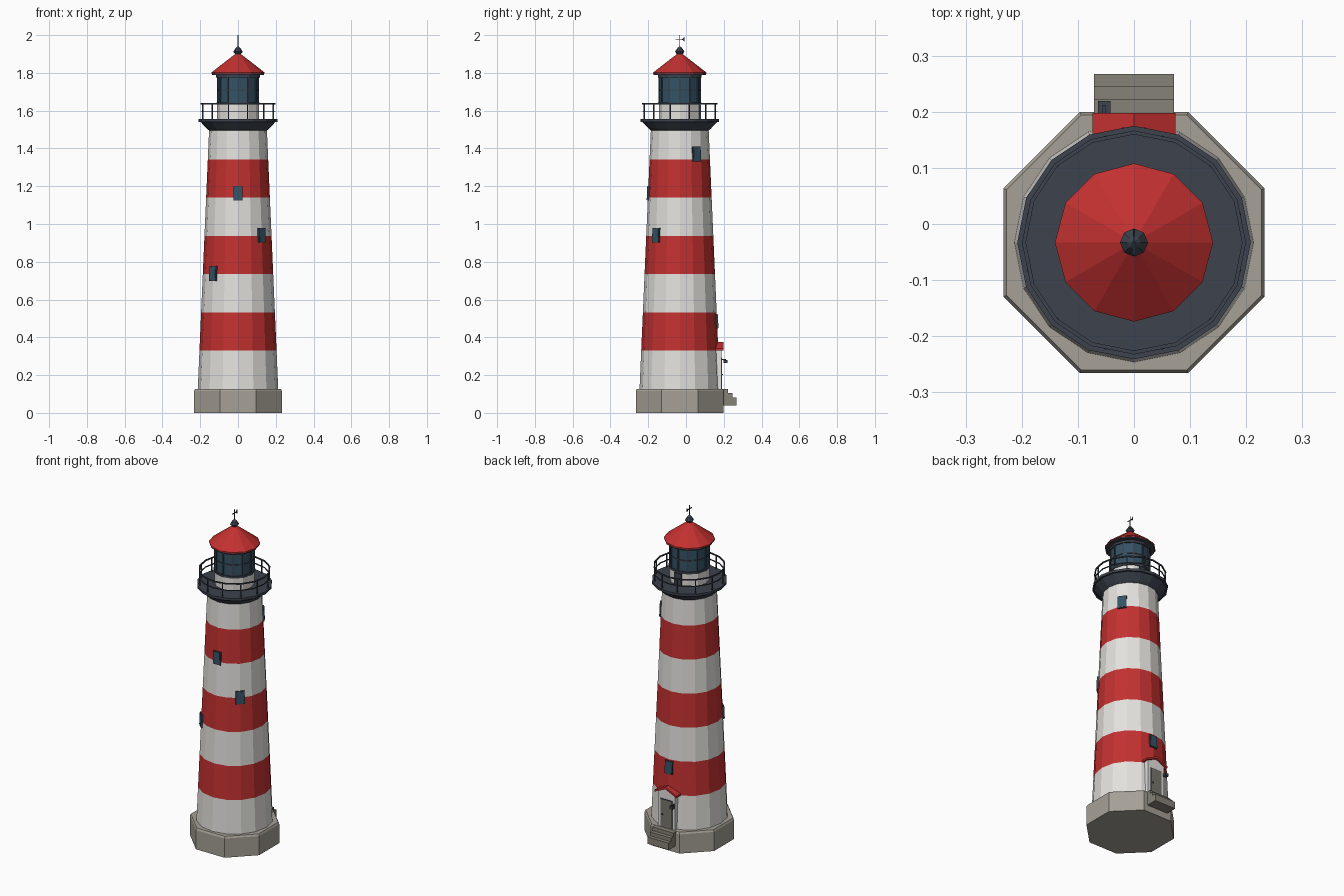
import bpy, bmesh, math
from mathutils import Matrix, Vector

if "Cube" in bpy.data.objects:
    bpy.data.objects.remove(bpy.data.objects["Cube"])

CY = -0.033  # tower axis


def mat(name, rgb):
    m = bpy.data.materials.new(name)
    m.diffuse_color = (*rgb, 1)
    m.use_nodes = True
    m.node_tree.nodes["Principled BSDF"].inputs["Base Color"].default_value = m.diffuse_color
    return m


WHITE = mat("white paint", (0.77, 0.76, 0.73))
RED = mat("red paint", (0.55, 0.03, 0.03))
STONE = mat("stone", (0.38, 0.355, 0.305))
STEP = mat("step stone", (0.24, 0.225, 0.185))
DARK = mat("dark iron", (0.045, 0.055, 0.075))
GLASS = mat("blue glass", (0.035, 0.085, 0.13))
DOOR = mat("door grey", (0.19, 0.18, 0.155))


def finish(name, bm, mats, M=None):
    if M is not None:
        bm.transform(M)
    bmesh.ops.recalc_face_normals(bm, faces=bm.faces)
    me = bpy.data.meshes.new(name)
    bm.to_mesh(me)
    bm.free()
    for m in mats:
        me.materials.append(m)
    ob = bpy.data.objects.new(name, me)
    bpy.context.collection.objects.link(ob)
    return ob


def lathe(name, profile, n, mats, start=0.0, rule=None, closed=False):
    """Turn (radius, z) points around the tower axis; rule(z) picks the material."""
    bm = bmesh.new()
    rings = []
    for r, z in profile:
        rings.append([bm.verts.new((r * math.cos(start + i * math.tau / n),
                                    r * math.sin(start + i * math.tau / n) + CY, z))
                      for i in range(n)])
    pairs = list(zip(rings, rings[1:]))
    if closed:
        pairs.append((rings[-1], rings[0]))
    for a, b in pairs:
        for i in range(n):
            j = (i + 1) % n
            bm.faces.new((a[i], a[j], b[j], b[i]))
    if not closed:
        bm.faces.new(rings[0][::-1])
        bm.faces.new(rings[-1])
    if rule:
        for f in bm.faces:
            f.material_index = rule(f.calc_center_median().z)
    return finish(name, bm, mats)


def ring(name, r, z, t, n, m, start=0.0):
    h = t / 2
    return lathe(name, [(r - h, z - h), (r + h, z - h), (r + h, z + h), (r - h, z + h)],
                 n, [m], start, closed=True)


def box(name, lo, hi, m, M=None):
    bm = bmesh.new()
    bmesh.ops.create_cube(bm, size=1)
    lo, hi = Vector(lo), Vector(hi)
    for v in bm.verts:
        v.co = Vector([(lo[k] + hi[k]) / 2 + v.co[k] * (hi[k] - lo[k]) for k in range(3)])
    return finish(name, bm, [m], M)


def prism(name, pts, axis, a, b, m):
    """Extrude a 2D outline along x (points are y,z) or y (points are x,z)."""
    bm = bmesh.new()

    def co(p, t):
        return (t, p[0], p[1]) if axis == "x" else (p[0], t, p[1])
    A = [bm.verts.new(co(p, a)) for p in pts]
    B = [bm.verts.new(co(p, b)) for p in pts]
    bm.faces.new(A)
    bm.faces.new(B[::-1])
    for i in range(len(pts)):
        j = (i + 1) % len(pts)
        bm.faces.new((A[i], A[j], B[j], B[i]))
    return finish(name, bm, [m])


def polar(deg):
    """Local frame on the axis with +x pointing outwards at the given angle."""
    return Matrix.Translation((0, CY, 0)) @ Matrix.Rotation(math.radians(deg), 4, "Z")


# octagonal stone base
lathe("stone_base", [(0.252, 0), (0.252, 0.116), (0.246, 0.127)], 8, [STONE], math.pi / 8)

# striped tower, seven equal bands
Z0, BAND = 0.127, 0.2026
R0, R1 = 0.213, 0.151


def tower_r(z):
    return R0 + (R1 - R0) * (z - Z0) / (7 * BAND)


lathe("tower", [(tower_r(Z0 + i * BAND), Z0 + i * BAND) for i in range(8)], 16,
      [WHITE, RED], rule=lambda z: int((z - Z0) / BAND) % 2 if Z0 < z < Z0 + 6.9 * BAND else 0)

# windows spiralling up the tower
SLOPE = Matrix.Rotation(-math.atan((R0 - R1) / (7 * BAND)), 4, "Y")
for i, (deg, z) in enumerate([(90, 0.485), (225, 0.738), (315, 0.94), (270, 1.163), (34, 1.37)]):
    M = polar(deg) @ Matrix.Translation((tower_r(z), 0, z)) @ SLOPE
    box(f"window_frame_{i}", (-0.02, -0.025, -0.039), (0.004, 0.025, 0.039), DARK, M)
    box(f"window_pane_{i}", (0.0, -0.021, -0.035), (0.006, 0.021, 0.035), GLASS, M)

# gallery deck and railing
lathe("gallery_deck", [(0.153, 1.495), (0.165, 1.505), (0.198, 1.54), (0.208, 1.54),
                       (0.208, 1.555), (0.19, 1.555)], 16, [DARK])
for z in (1.597, 1.637):
    ring("gallery_rail", 0.196, z, 0.007 if z > 1.6 else 0.005, 16, DARK)
for i in range(12):
    box(f"rail_post_{i}", (0.191, -0.003, 1.55), (0.197, 0.003, 1.637), DARK, polar(15 + 30 * i))

# lantern room
lathe("lantern_wall", [(0.11, 1.55), (0.11, 1.635)], 12, [WHITE])
lathe("lantern_glass", [(0.108, 1.635), (0.108, 1.795)], 12, [GLASS])
box("gallery_door", (0.09, -0.024, 1.555), (0.113, 0.024, 1.63), DARK, polar(90))
for z, t in ((1.638, 0.012), (1.71, 0.006), (1.782, 0.014)):
    ring("lantern_bar", 0.109, z, t, 12, DARK)
for i in range(12):
    box(f"mullion_{i}", (0.104, -0.0035, 1.635), (0.112, 0.0035, 1.795), DARK, polar(30 * i))

# roof, finial and weather vane
lathe("roof_eave", [(0.1, 1.786), (0.138, 1.79), (0.138, 1.798)], 12, [DARK])
lathe("roof", [(0.141, 1.796), (0.141, 1.802), (0.012, 1.902)], 12, [RED])
lathe("finial", [(0.01, 1.885), (0.012, 1.895), (0.025, 1.912), (0.012, 1.932), (0.003, 1.94)],
      8, [DARK])
lathe("vane_rod", [(0.003, 1.93), (0.002, 2.0)], 6, [DARK])
box("vane_arm", (-0.002, CY - 0.022, 1.976), (0.002, CY + 0.022, 1.98), DARK)
prism("vane_tail", [(CY + 0.01, 1.978), (CY + 0.024, 1.99), (CY + 0.024, 1.966)], "x",
      -0.0015, 0.0015, DARK)

# entrance porch at the back
prism("porch", [(-0.058, 0.12), (0.058, 0.12), (0.058, 0.336), (0, 0.362), (-0.058, 0.336)],
      "y", 0.12, 0.187, WHITE)
prism("porch_roof", [(-0.074, 0.33), (0, 0.363), (0.074, 0.33), (0.074, 0.341), (0, 0.376),
                     (-0.074, 0.341)], "y", 0.13, 0.198, RED)
box("door_frame", (-0.04, 0.18, 0.125), (0.04, 0.189, 0.298), DARK)
box("door", (-0.036, 0.18, 0.125), (0.036, 0.191, 0.294), DOOR)
box("door_handle", (0.022, 0.19, 0.2), (0.029, 0.196, 0.207), DARK)
box("porch_lamp_bracket", (-0.056, 0.185, 0.28), (-0.05, 0.212, 0.285), DARK)
box("porch_lamp", (-0.064, 0.198, 0.264), (-0.042, 0.219, 0.281), DARK)

# entrance steps
prism("steps", [(0.18, 0.04), (0.267, 0.04), (0.267, 0.082), (0.245, 0.082), (0.245, 0.104),
                (0.222, 0.104), (0.222, 0.126), (0.18, 0.126)], "x", -0.071, 0.071, STEP)
